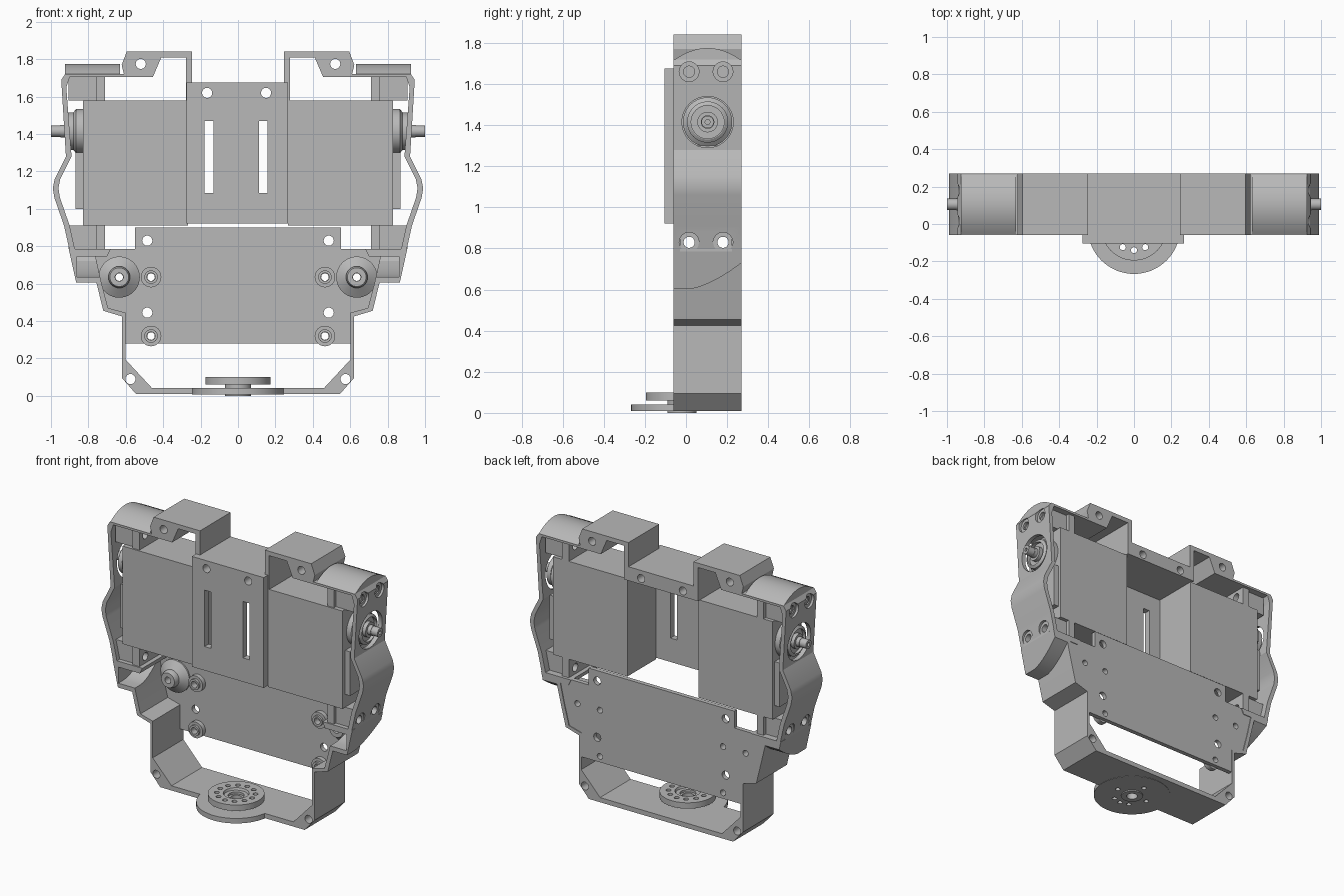
import bpy, bmesh, math
from mathutils import Matrix, Vector

if "Cube" in bpy.data.objects:
    bpy.data.objects.remove(bpy.data.objects["Cube"], do_unlink=True)

grey = bpy.data.materials.new("machined_grey")
grey.use_nodes = True
COLOR = (0.48, 0.48, 0.48, 1)
grey.diffuse_color = COLOR
grey.node_tree.nodes["Principled BSDF"].inputs["Base Color"].default_value = COLOR

FRONT, BACK = -0.06, 0.27
parts = []


def finish(name, bm):
    bmesh.ops.recalc_face_normals(bm, faces=bm.faces)
    mesh = bpy.data.meshes.new(name)
    bm.to_mesh(mesh)
    bm.free()
    mesh.materials.append(grey)
    obj = bpy.data.objects.new(name, mesh)
    bpy.context.collection.objects.link(obj)
    parts.append(obj)
    return obj


def extrude(name, coords, offset):
    bm = bmesh.new()
    face = bm.faces.new([bm.verts.new(c) for c in coords])
    res = bmesh.ops.extrude_face_region(bm, geom=[face])
    verts = [v for v in res["geom"] if isinstance(v, bmesh.types.BMVert)]
    bmesh.ops.translate(bm, verts=verts, vec=offset)
    return finish(name, bm)


def prism_y(name, pts, y0=FRONT, y1=BACK):
    return extrude(name, [(x, y0, z) for x, z in pts], (0, y1 - y0, 0))


def prism_x(name, pts, x0, x1):
    return extrude(name, [(x0, y, z) for y, z in pts], (x1 - x0, 0, 0))


def box(name, x0, x1, y0, y1, z0, z1):
    return prism_y(name, [(x0, z0), (x1, z0), (x1, z1), (x0, z1)], y0, y1)


def lathe(name, profile, origin, axis, steps=40):
    """Turn a closed (radius, height) profile around an axis."""
    bm = bmesh.new()
    verts = [bm.verts.new((r, 0, h)) for r, h in profile]
    edges = [bm.edges.new((verts[i - 1], verts[i])) for i in range(len(verts))]
    bmesh.ops.spin(bm, geom=verts + edges, axis=(0, 0, 1), cent=(0, 0, 0),
                   angle=math.tau, steps=steps, use_duplicate=False)
    bmesh.ops.remove_doubles(bm, verts=bm.verts, dist=1e-5)
    turn = Vector((0, 0, 1)).rotation_difference(Vector(axis)).to_matrix().to_4x4()
    bm.transform(Matrix.Translation(origin) @ turn)
    return finish(name, bm)


def rod(name, r, length, origin, axis):
    bm = bmesh.new()
    bmesh.ops.create_cone(bm, cap_ends=True, segments=32, radius1=r, radius2=r, depth=length)
    turn = Vector((0, 0, 1)).rotation_difference(Vector(axis)).to_matrix().to_4x4()
    bm.transform(Matrix.Translation(Vector(origin) + Vector(axis) * length / 2) @ turn)
    return finish(name, bm)


def bake(obj):
    bpy.context.view_layer.update()
    ev = obj.evaluated_get(bpy.context.evaluated_depsgraph_get())
    mesh = bpy.data.meshes.new_from_object(ev)
    obj.modifiers.clear()
    obj.data = mesh


def cut(targets, *cutters):
    for c in cutters:
        for t in targets:
            mod = t.modifiers.new("cut", "BOOLEAN")
            mod.operation, mod.solver, mod.object = "DIFFERENCE", "EXACT", c
            bake(t)
        parts.remove(c)
        bpy.data.objects.remove(c, do_unlink=True)


def hole_y(x, z, r=0.027):
    return rod("hole", r, 1, (x, -0.4, z), (0, 1, 0))


def mirror(*objs):
    for o in objs:
        o.modifiers.new("mirror", "MIRROR").use_axis[0] = True
        bake(o)


# Lower cradle with corner gussets
cradle = prism_y("lower_cradle", [
    (0, .01), (.545, .01), (.62, .095), (.62, .425), (.72, .455), (.757, .605), (.80, .785),
    (.77, .785), (.73, .605), (.695, .47), (.602, .445), (.602, .195), (.46, .042), (0, .042)])
cut([cradle], hole_y(.575, .09))

# Side wall, top arm and raised corner block
side = prism_y("side_wall", [
    (.90, .775), (.93, .91), (.982, 1.06), (.99, 1.11), (.98, 1.16), (.92, 1.28), (.945, 1.69),
    (.925, 1.72), (.61, 1.72), (.622, 1.77), (.595, 1.84), (.245, 1.84), (.245, 1.58),
    (.278, 1.58), (.278, 1.81), (.41, 1.81), (.455, 1.705), (.90, 1.705), (.918, 1.65),
    (.89, 1.28), (.95, 1.16), (.96, 1.11), (.952, 1.06), (.90, .91), (.87, .775)])
cut([side], hole_y(.52, 1.775), rod("bore", .125, .4, (.8, .105, 1.415), (1, 0, 0)))

# Arched cap on the arm
mid, half = (FRONT + BACK) / 2, (BACK - FRONT) / 2
arc = [(mid + half * t / 8, 1.775 - .06 * (t / 8) ** 2) for t in range(8, -9, -1)]
cap = prism_x("arm_cap", [(FRONT, 1.707), (BACK, 1.707)] + arc, .63, .925)

# Flared wing foot: a curved skin between cradle and side wall
wing = prism_y("wing_foot", [(.755, .605), (.865, .605), (.905, .785), (.68, .785), (.70, .745), (.785, .745)])
ys = [i * .03 for i in range(11)]


def sweep(y):
    return .6 + .13 * (max(y, 0) / .27) ** 1.6


under = prism_x("under", [(y, sweep(y)) for y in ys] + [(.3, .5), (0, .5)], .5, 1.1)
cut([wing], under)
pocket = prism_x("pocket", [(-.1, .635)] + [(y, sweep(y) + .035) for y in ys if sweep(y) < .705]
                 + [(.22, .745), (-.1, .745)], .70, .862)
cut([wing, cradle], pocket)

# Mounting tabs and spacers behind the side wall
tabs = []
for place, z0, z1 in (("lower", .785, .912), ("upper", 1.578, 1.706)):
    tabs.append(box(place + "_tab", .71, .76, -.05, .25, z0, z1))
    tabs.append(box(place + "_spacer", .76, .905, -.03, .225, z0, z1))
for y in (.015, .18):
    for z, depth in ((.83, .897), (1.66, .925)):
        cut([side] + tabs, rod("hole", .027, .5, (.6, y, z), (1, 0, 0)))
        cut([side], rod("counterbore", .048, .2, (depth, y, z), (1, 0, 0)))

# Actuators with gear boss and output shaft
AXIS, X = (0, .105, 1.415), (1, 0, 0)
body = box("actuator_body", .268, .83, FRONT, .25, .912, 1.58)
end_cap = box("actuator_end_cap", .83, .868, -.03, .23, 1.0, 1.30)
boss = lathe("gear_boss", [(0, .82), (.12, .82), (.12, .865), (.1, .88), (.1, .91), (.085, .92),
                           (.08, .92), (.08, .9), (0, .9)], AXIS, X)
shaft = lathe("output_shaft", [(0, .88), (.05, .88), (.05, .925), (.033, .925), (.033, .95),
                               (.03, .95), (.03, 1), (.012, 1), (.012, .97), (0, .97)], AXIS, X)

# Electronics back plate
plate = prism_y("back_plate", [(0, .28), (.605, .28), (.605, .43), (.70, .46), (.78, .785),
                               (.55, .785), (.55, .90), (0, .90)], .235, .265)
cut([plate], hole_y(.485, .83), hole_y(.485, .445), hole_y(.465, .635, .02),
    hole_y(.465, .32, .02), hole_y(.635, .635, .02))

# Standoffs and large conical washers on the plate
Y = (0, 1, 0)
fixings = [lathe("standoff", [(.022, .19), (.036, .19), (.036, .205), (.055, .205), (.055, .24),
                              (.022, .24)], (.465, 0, z), Y, 24) for z in (.635, .32)]
fixings.append(lathe("cone_washer", [(.022, .15), (.05, .15), (.058, .17), (.058, .19), (.11, .225),
                                     (.11, .24), (.022, .24)], (.635, 0, .635), Y))

mirror(cradle, side, cap, wing, body, end_cap, boss, shaft, plate, *tabs, *fixings)

# Centre front cover with slots and the top bar behind it
cover = box("centre_cover", -.275, .268, -.105, FRONT, .922, 1.675)
bar = box("top_bar", -.26, .26, FRONT, BACK, 1.58, 1.675)
for x in (-.155, .135):
    cut([cover], box("slot", x - .024, x + .024, -.3, .1, 1.085, 1.47))
for x in (-.165, .15):
    cut([cover, bar], hole_y(x, 1.62))

# Turntable: base flange, hub and horn disc
PIVOT, Z = (0, -.02, 0), (0, 0, 1)
flange = lathe("base_flange", [(.05, .008), (.247, .008), (.247, .042), (.05, .042)], PIVOT, Z, 64)
hub = lathe("pivot_hub", [(.035, 0), (.07, 0), (.07, .07), (.035, .07)], PIVOT, Z)
horn = lathe("horn_disc", [(.05, .06), (.175, .06), (.175, .1), (.08, .1), (.075, .085),
                           (.05, .085)], PIVOT, Z, 64)
cut([cradle], rod("hole", .05, .2, (0, -.02, -.05), Z))
for i in range(12):
    a = math.tau * i / 12
    spot = (.12 * math.sin(a), -.02 + .12 * math.cos(a), -.05)
    cut([horn, flange, cradle] if i % 3 == 0 or i in (5, 7) else [horn], rod("hole", .016, .3, spot, Z))

# Smooth round surfaces, keep hard edges
bpy.ops.object.select_all(action="DESELECT")
for o in parts:
    o.select_set(True)
bpy.context.view_layer.objects.active = parts[0]
bpy.ops.object.shade_smooth_by_angle(angle=math.radians(28))
